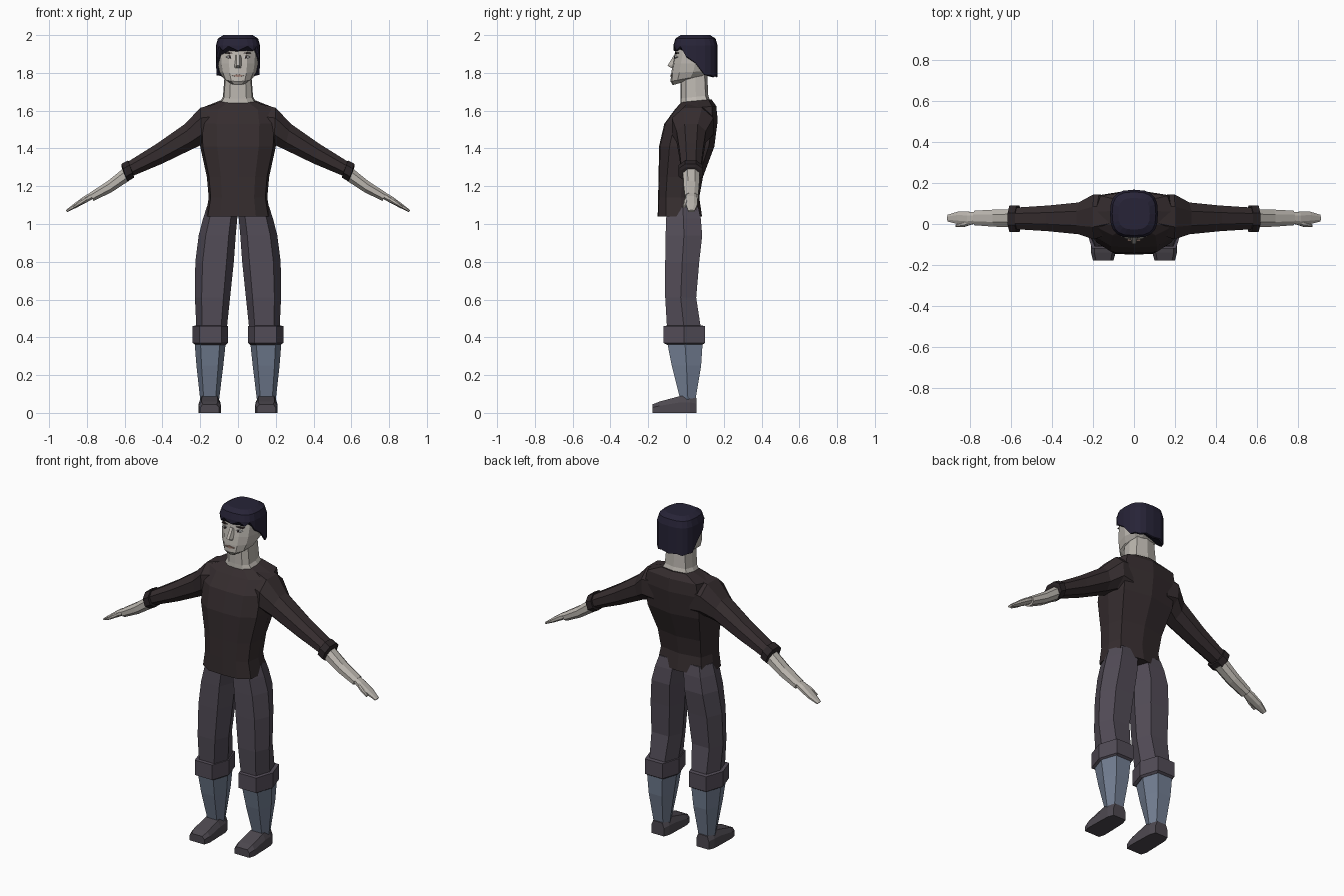
import bpy, bmesh
from math import sin, cos, pi, radians
from mathutils import Vector


def material(name, rgb):
    m = bpy.data.materials.new(name)
    m.diffuse_color = (*rgb, 1)
    return m


SHIRT = material("shirt_cloth", (0.036, 0.026, 0.028))
CUFF = material("sleeve_cuff_cloth", (0.024, 0.018, 0.020))
PANTS = material("trouser_cloth", (0.085, 0.072, 0.095))
BOOT = material("boot_cloth", (0.17, 0.21, 0.29))
SHOE = material("shoe_leather", (0.075, 0.066, 0.08))
SKIN = material("skin", (0.50, 0.47, 0.43))
HAIR = material("hair", (0.020, 0.017, 0.038))
WHITE = material("eye_white", (0.75, 0.75, 0.75))
DARK = material("eye_dark", (0.03, 0.02, 0.02))
LIP = material("lip", (0.35, 0.22, 0.18))


def loft(name, rings, mat, mirror=False):
    """Skin a row of equal rings, cap both ends, optionally mirror in x."""
    bm = bmesh.new()
    vs = [[bm.verts.new(p) for p in r] for r in rings]
    n = len(vs[0])
    for a, b in zip(vs, vs[1:]):
        for i in range(n):
            j = (i + 1) % n
            bm.faces.new((a[i], a[j], b[j], b[i]))
    bm.faces.new(vs[0])
    bm.faces.new(vs[-1])
    bmesh.ops.recalc_face_normals(bm, faces=bm.faces)
    me = bpy.data.meshes.new(name)
    bm.to_mesh(me)
    bm.free()
    ob = bpy.data.objects.new(name, me)
    bpy.context.collection.objects.link(ob)
    me.materials.append(mat)
    if mirror:
        ob.modifiers.new("mirror", 'MIRROR')
    return ob


def both(half):
    """Complete a half cross-section (front to back, u >= 0)."""
    return half + [(-u, v) for u, v in reversed(half) if u > 0]


def body_ring(sec, hx, yf, yb, zf, zb):
    """Level or tilted ring around the body axis."""
    return [(u * hx, yf + (yb - yf) * (v + 1) / 2, zf + (zb - zf) * (v + 1) / 2)
            for u, v in sec]


def arm_ring(xt, zt, xb, zb, yf, yb):
    """Octagon ring spanning an upper and a lower point of the arm."""
    top, bot = Vector((xt, 0, zt)), Vector((xb, 0, zb))
    out = []
    for u, v in OCT:
        p = bot.lerp(top, (u + 1) / 2)
        p.y = yf + (yb - yf) * (v + 1) / 2
        out.append(p)
    return out


def leg_ring(x0, x1, yf, yb, z):
    return [(x0 + (x1 - x0) * (u + 1) / 2, yf + (yb - yf) * (v + 1) / 2, z)
            for u, v in HEX]


OCT = [(1, -.45), (1, .45), (.45, 1), (-.45, 1), (-1, .45), (-1, -.45), (-.45, -1), (.45, -1)]
HEX = [(1, 0), (.62, 1), (-.62, 1), (-1, 0), (-.62, -1), (.62, -1)]
TORSO = both([(0, -1), (.55, -.96), (.93, -.62), (1, .1), (.86, .8), (0, 1)])
HEAD = both([(0, -1), (.45, -.93), (.82, -.6), (1, .1), (.82, .75), (.4, 1)])

# Shirt body
loft("shirt", [body_ring(TORSO, *r) for r in [
    (.172, -.15, .085, 1.04, 1.04), (.155, -.148, .07, 1.14, 1.14),
    (.165, -.145, .09, 1.25, 1.25), (.20, -.143, .15, 1.41, 1.41),
    (.205, -.115, .168, 1.53, 1.55), (.19, -.06, .16, 1.605, 1.625),
    (.095, -.025, .135, 1.645, 1.66)]], SHIRT)

# Sleeves, cuffs and forearms
loft("sleeves", [arm_ring(*r) for r in [
    (.12, 1.635, .12, 1.40, -.05, .14), (.20, 1.615, .19, 1.42, -.075, .145),
    (.28, 1.53, .245, 1.395, -.05, .105), (.43, 1.425, .40, 1.32, -.035, .09),
    (.59, 1.325, .555, 1.255, -.025, .08)]], SHIRT, True)
loft("sleeve_cuffs", [arm_ring(*r) for r in [
    (.578, 1.325, .553, 1.26, -.025, .078), (.582, 1.337, .55, 1.245, -.04, .09),
    (.617, 1.318, .585, 1.226, -.04, .09), (.617, 1.302, .592, 1.24, -.025, .075)]], CUFF, True)
loft("forearms", [arm_ring(*r) for r in [
    (.60, 1.30, .575, 1.23, -.016, .072), (.69, 1.227, .67, 1.168, -.013, .07),
    (.785, 1.165, .765, 1.122, -.006, .065)]], SKIN, True)

# Hands: flat mitten with a thumb at the front
loft("hands", [arm_ring(*r) for r in [
    (.77, 1.172, .76, 1.138, .004, .056), (.815, 1.147, .80, 1.115, -.005, .06),
    (.865, 1.11, .852, 1.088, .0, .06), (.912, 1.073, .904, 1.063, .012, .045)]], SKIN, True)
loft("thumbs", [arm_ring(*r) for r in [
    (.785, 1.158, .777, 1.136, .002, .028), (.835, 1.128, .825, 1.105, -.014, .012),
    (.872, 1.095, .866, 1.085, -.015, -.002)]], SKIN, True)

# Trouser legs with turned-up cuffs
loft("trouser_legs", [leg_ring(*r) for r in [
    (.0, .165, -.10, .065, 1.09), (.004, .185, -.105, .078, 1.03),
    (.012, .208, -.108, .086, .94), (.022, .226, -.11, .07, .80),
    (.042, .228, -.11, .054, .61), (.06, .22, -.10, .08, .44)]], PANTS, True)
loft("trouser_cuffs", [leg_ring(*r) for r in [
    (.065, .225, -.10, .085, .36), (.053, .24, -.12, .10, .37),
    (.053, .24, -.12, .10, .46), (.065, .225, -.10, .085, .462)]], PANTS, True)

# Lower legs and shoes
loft("lower_legs", [leg_ring(*r) for r in [
    (.062, .232, -.105, .09, .40), (.078, .22, -.075, .08, .25),
    (.10, .20, -.03, .05, .07)]], BOOT, True)
SOLE = [(-1, -1), (1, -1), (1, .25), (.72, 1), (-.72, 1), (-1, .25)]
loft("shoes", [[(.15 + u * w, y, z0 + (z1 - z0) * (v + 1) / 2) for u, v in SOLE]
               for y, w, z0, z1 in [
    (.056, .042, .0, .078), (.02, .055, .0, .09), (-.035, .057, .0, .088),
    (-.14, .06, .0, .06), (-.178, .05, .0, .045)]], SHOE, True)

# Neck and head
loft("neck", [body_ring(TORSO, *r) for r in [
    (.10, -.03, .13, 1.63, 1.645), (.08, -.028, .118, 1.665, 1.68),
    (.07, -.028, .112, 1.80, 1.80)]], SKIN)
loft("head", [body_ring(HEAD, *r) for r in [
    (.045, -.07, .07, 1.735, 1.775), (.08, -.082, .11, 1.755, 1.79),
    (.098, -.078, .135, 1.80, 1.81), (.107, -.07, .145, 1.85, 1.85),
    (.109, -.06, .15, 1.90, 1.90), (.10, -.05, .14, 1.96, 1.96)]], SKIN)
loft("nose", [[(-.02, y0, z), (-.009, y1, z), (.009, y1, z), (.02, y0, z)] for z, y0, y1 in [
    (1.826, -.065, -.078), (1.838, -.065, -.098), (1.895, -.05, -.063)]], SKIN)


def face_patch(name, x, z, y, w, h, mat, mirror=False):
    """Thin tapered plate lying on the face."""
    loft(name, [[(x - w * s, yy, z), (x, yy, z + h * s), (x + w * s, yy, z), (x, yy, z - h * s)]
                for yy, s in ((y + .02, 1), (y, .9))], mat, mirror)


face_patch("eye_whites", .045, 1.884, -.060, .021, .011, WHITE, True)
face_patch("pupils", .043, 1.884, -.063, .009, .010, DARK, True)
face_patch("eyebrows", .048, 1.905, -.057, .026, .005, DARK, True)
face_patch("mouth", 0, 1.785, -.083, .034, .008, LIP)

# Hair: faceted cap with a jagged lower edge, longer at the back
N = 20


def hair_ring(s, z=None, lift=0):
    out = []
    for i in range(N):
        a = 2 * pi * i / N
        c, d = cos(a), sin(a)
        x = .117 * s * (abs(d) ** .7) * (1 if d > 0 else -1)
        y = .05 - .117 * s * (abs(c) ** .7) * (1 if c > 0 else -1)
        zz = z
        if z is None:
            t = min(1, max(0, (y + .03) / .14))
            zz = 1.925 - .145 * t + (.013 if i % 2 else -.010) * (1 - .6 * t) + lift
        out.append((x, y, zz))
    return out


loft("hair", [hair_ring(.93), hair_ring(1.0, lift=.003), hair_ring(1.0, 1.945),
              hair_ring(.91, 1.982), hair_ring(.66, 2.0)], HAIR)
